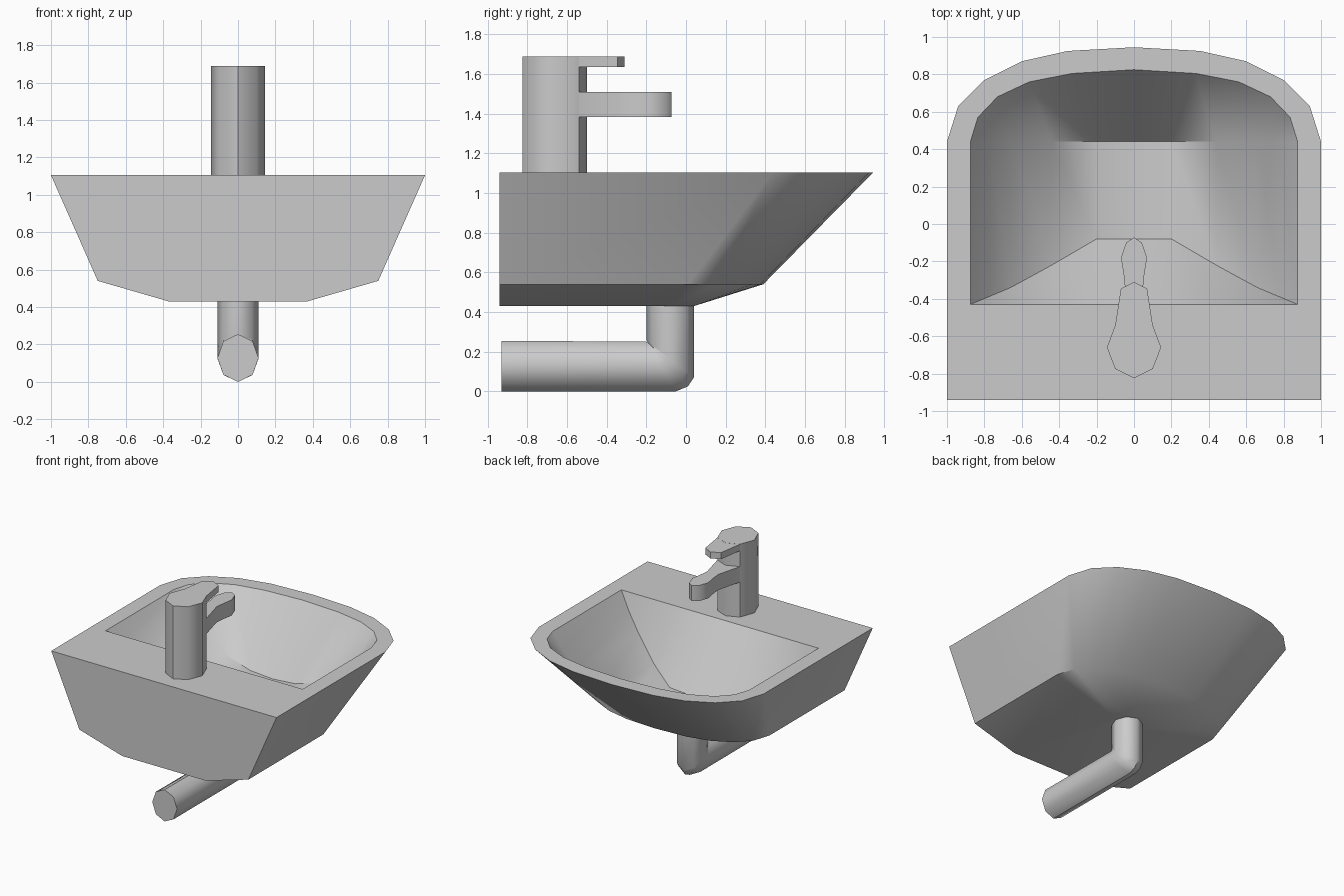
import bpy, bmesh, math

if "Cube" in bpy.data.objects:
    bpy.data.objects.remove(bpy.data.objects["Cube"])

TOP = 1.105


def finish(name, bm, angle=45):
    bmesh.ops.remove_doubles(bm, verts=bm.verts, dist=0.0005)
    bmesh.ops.recalc_face_normals(bm, faces=bm.faces)
    me = bpy.data.meshes.new(name)
    bm.to_mesh(me)
    bm.free()
    ob = bpy.data.objects.new(name, me)
    bpy.context.collection.objects.link(ob)
    bpy.ops.object.select_all(action='DESELECT')
    ob.select_set(True)
    bpy.context.view_layer.objects.active = ob
    bpy.ops.object.shade_smooth_by_angle(angle=math.radians(angle))
    return ob


def bridge(bm, a, b, closed=False):
    """Quads between two rows of points."""
    va, vb = [bm.verts.new(p) for p in a], [bm.verts.new(p) for p in b]
    n = len(a)
    for i in range(n if closed else n - 1):
        j = (i + 1) % n
        bm.faces.new((va[i], va[j], vb[j], vb[i]))


def mirror(half):
    """Half row (+x side to centre) -> full row, right to left."""
    return half + [(-p[0], *p[1:]) for p in reversed(half) if p[0] > 0]


def prism(name, outline, z0, z1):
    bm = bmesh.new()
    lo = [(x, y, z0) for x, y in outline]
    hi = [(x, y, z1) for x, y in outline]
    bridge(bm, lo, hi, True)
    for cap in (lo, hi):
        bm.faces.new([bm.verts.new(p) for p in cap])
    return finish(name, bm)


# Basin: outer shell is the convex hull of rim, lower ring and base
arc = mirror([(1, .44), (.94, .63), (.80, .77), (.60, .87), (.355, .925), (0, .945)])
outer = [(1, -.94)] + arc + [(-1, -.94)]
rim = [(x, y, TOP) for x, y in outer]
lower = [(.75 * x, .39 - .75 * (.945 - y), .54) for x, y in arc]
lower += [(.75, -.94, .54), (-.75, -.94, .54)]
base = [(.37, -.94, .43), (-.37, -.94, .43)]
base += [(.11 * math.sin(k * math.pi / 4), -.08 + .12 * math.cos(k * math.pi / 4), .43)
         for k in range(8)]
bm = bmesh.new()
hull_verts = [bm.verts.new(p) for p in rim + lower + base]
bmesh.ops.convex_hull(bm, input=hull_verts)
bm.normal_update()
caps = [f for f in bm.faces if all(v.co.z > TOP - .001 for v in f.verts)]
bmesh.ops.delete(bm, geom=caps, context='FACES_ONLY')

# Basin: flat rim around the opening
inner_arc = mirror([(.875, .44), (.835, .57), (.73, .68), (.56, .76), (.33, .805), (0, .825)])
inner = [(x, y, TOP) for x, y in [(.875, -.43)] + inner_arc + [(-.875, -.43)]]
bridge(bm, rim, inner)
bridge(bm, [rim[0], rim[-1]], [inner[0], inner[-1]])

# Basin: trough-shaped bowl with sloping back and rounded front
section = [(.875, -.43, TOP), (.78, -.39, .975), (.66, -.34, .85),
           (.44, -.22, .71), (.2, -.08, .635), (0, -.08, .62)]
back = mirror(section)
front = [(x, .44, z) for x, y, z in back]
bridge(bm, [(x, -.43, TOP) for x, y, z in back], back)
bridge(bm, back, front)
bridge(bm, front, inner[1:-1])
finish("basin", bm)

# Tap body, handle and spout
right = [(0, -.825), (.1, -.775), (.145, -.66), (.1, -.54), (0, -.5)]
prism("tap_body", right + [(-x, y) for x, y in reversed(right[1:-1])], TOP - .01, 1.69)
prism("tap_handle", mirror([(.1, -.54), (.07, -.345), (0, -.31)]) + [(0, -.52)], 1.637, 1.689)
prism("tap_spout", mirror([(.1, -.54), (.048, -.34), (.055, -.27), (.07, -.18),
                           (.042, -.1), (0, -.072)]) + [(0, -.52)], 1.385, 1.51)

# Drain pipe: octagonal rings, each set by its inner and outer (y, z)
bm = bmesh.new()
rings = []
for (iy, iz), (oy, oz) in [((-.93, .255), (-.93, 0)), ((-.2, .25), (-.05, 0)),
                           ((-.195, .25), (.01, .025)), ((-.2, .26), (.04, .07)),
                           ((-.2, .44), (.04, .44))]:
    ring = []
    for k in range(8):
        a = k * math.pi / 4
        t = (1 - math.cos(a)) / 2
        ring.append((.11 * math.sin(a), iy + (oy - iy) * t, iz + (oz - iz) * t))
    rings.append(ring)
for a, b in zip(rings, rings[1:]):
    bridge(bm, a, b, True)
bm.faces.new([bm.verts.new(p) for p in rings[0]])
finish("drain_pipe", bm, 50)
